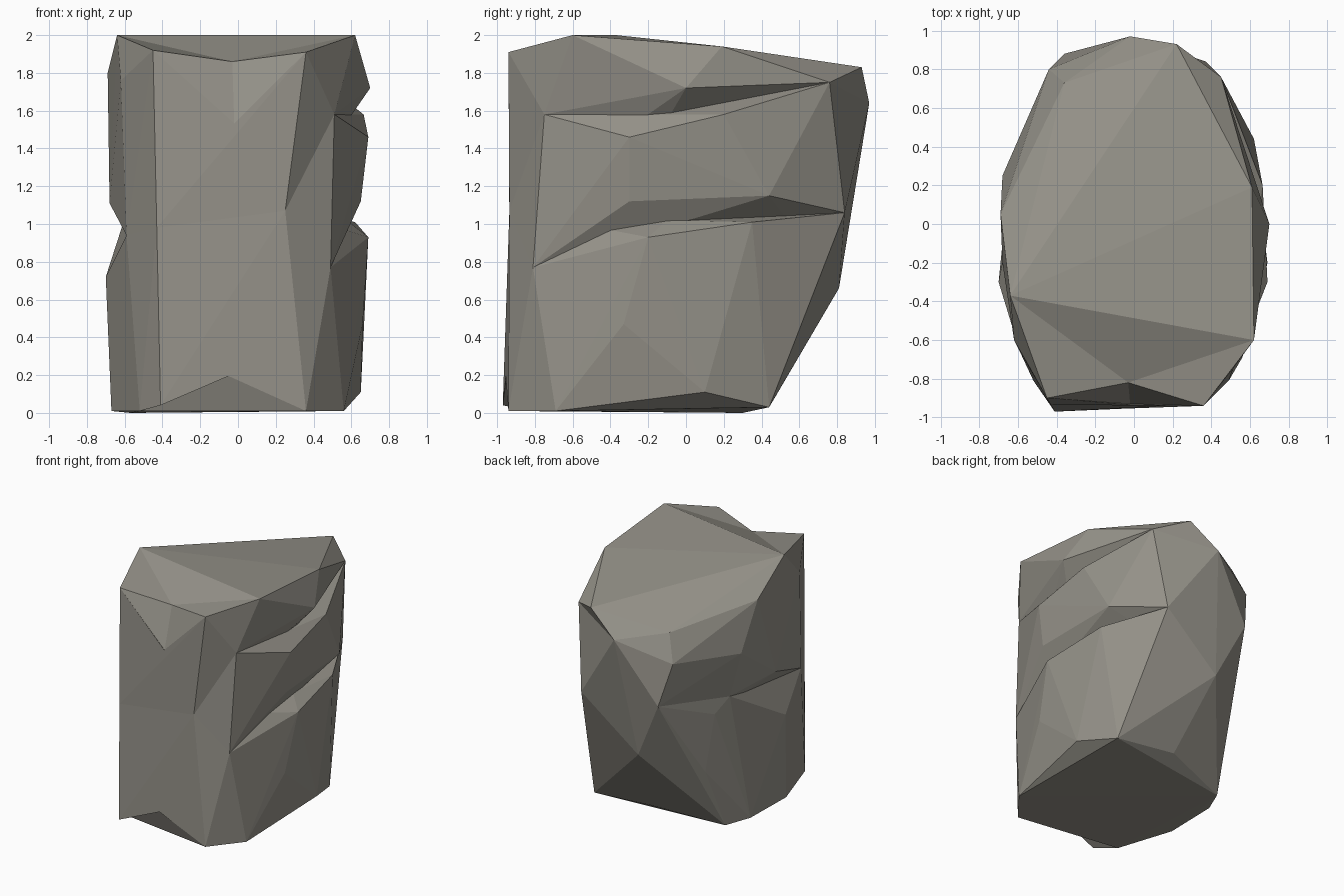
import bpy, bmesh

if "Cube" in bpy.data.objects:
    bpy.data.objects.remove(bpy.data.objects["Cube"])

stone = bpy.data.materials.new("warm grey stone")
stone.diffuse_color = (0.30, 0.287, 0.25, 1)
stone.use_nodes = True
stone.node_tree.nodes["Principled BSDF"].inputs["Base Color"].default_value = stone.diffuse_color


def hull(name, points):
    """Flat-faced convex block wrapped around a handful of points."""
    bm = bmesh.new()
    for p in points:
        bm.verts.new(p)
    res = bmesh.ops.convex_hull(bm, input=bm.verts)
    junk = {g for g in res["geom_interior"] + res["geom_unused"]
            if isinstance(g, bmesh.types.BMVert)}
    bmesh.ops.delete(bm, geom=list(junk), context='VERTS')
    bmesh.ops.recalc_face_normals(bm, faces=bm.faces)
    me = bpy.data.meshes.new(name)
    bm.to_mesh(me)
    bm.free()
    ob = bpy.data.objects.new(name, me)
    bpy.context.collection.objects.link(ob)
    me.materials.append(stone)
    return ob


def combine(ob, other, operation):
    """Apply a boolean with another block, then remove that block."""
    mod = ob.modifiers.new("combine", 'BOOLEAN')
    mod.operation, mod.solver, mod.object = operation, 'EXACT', other
    bpy.context.view_layer.update()
    dg = bpy.context.evaluated_depsgraph_get()
    me = bpy.data.meshes.new_from_object(ob.evaluated_get(dg))
    ob.modifiers.clear()
    ob.data = me
    bpy.data.objects.remove(other)


def chip(ob, points):
    combine(ob, hull("chisel", points), 'DIFFERENCE')


# shared corners
top_fr, top_fl = (.36, -.94, 1.91), (-.45, -.9, 1.92)
peak_r, peak_l = (.62, -.6, 2), (-.64, -.37, 2)
low_fr, low_fl, low_l = (.36, -.94, .01), (-.41, -.97, .04), (-.52, -.81, .01)
dent, front_l = (.25, -.935, 1.07), (-.43, -.935, .98)
rear_top, rear_l, rear_low = (-.02, .97, 1.64), (-.36, .88, 1.145), (-.13, .81, .66)

# ends and inner roots of the cracks between the layers
hi_crack = [(.51, -.75, 1.58), (.575, -.1, 1.55), (.45, .76, 1.75)]
lo_crack = [(.49, -.81, .77), (.575, -.1, 1.02), (.37, .84, 1.06)]
left_crack = [(-.59, -.66, .94), (-.59, .1, 1.02), (-.59, .27, 1.06), rear_l]

# cap layer: top, front and upper left
cap = hull("boulder", hi_crack + left_crack + [
    top_fr, top_fl, peak_r, peak_l, dent, front_l, rear_top,
    (.70, 0, 1.72), (.61, .19, 1.94), (.22, .93, 1.83), (-.08, .44, 1.84),
    (-.36, .73, 1.70), (-.44, .8, 1.486), (-.68, .25, 1.43), (-.69, .05, 1.8),
    (-.62, -.6, 1.76), (-.68, -.2, 1.11)])

# middle layer: slab between the two right-hand cracks
middle = hull("middle_layer", hi_crack + lo_crack + [
    dent, front_l, rear_top, rear_l, rear_low, (-.55, .1, 1.03), (-.55, -.6, .95),
    (.69, -.3, 1.46), (.665, .2, 1.58), (.65, -.3, 1.12), (.62, .44, 1.15)])

# base layer: everything under the lower cracks
base = hull("base_layer", lo_crack + left_crack + [
    low_fr, low_fl, low_l, dent, front_l, rear_low,
    (.69, -.2, .93), (.62, .35, 1.01), (.66, -.33, .47), (.65, .1, .11),
    (.53, .44, .03), (.56, -.69, .01), (-.70, -.3, .72), (-.55, .41, .954),
    (-.52, .49, .5), (-.42, .43, .19), (0, .47, .08), (-.57, .3, 0),
    (-.66, .1, .01), (-.67, -.35, .01)])

rock = cap
combine(rock, middle, 'UNION')
combine(rock, base, 'UNION')

# sunken top front edge
dip = (-.03, -.82, 1.86)
chip(rock, [top_fl, top_fr, dip, peak_r, peak_l, (0, -.9, 2.4)])
chip(rock, [top_fl, top_fr, dip, (-.02, -.93, 1.53), (-.03, -1.3, 1.75)])

# undercut at the foot of the front
chip(rock, [low_fl, low_fr, low_l, (-.05, -.95, .2), (0, -1.4, -.3)])

for poly in rock.data.polygons:
    poly.use_smooth = False
    poly.material_index = 0
